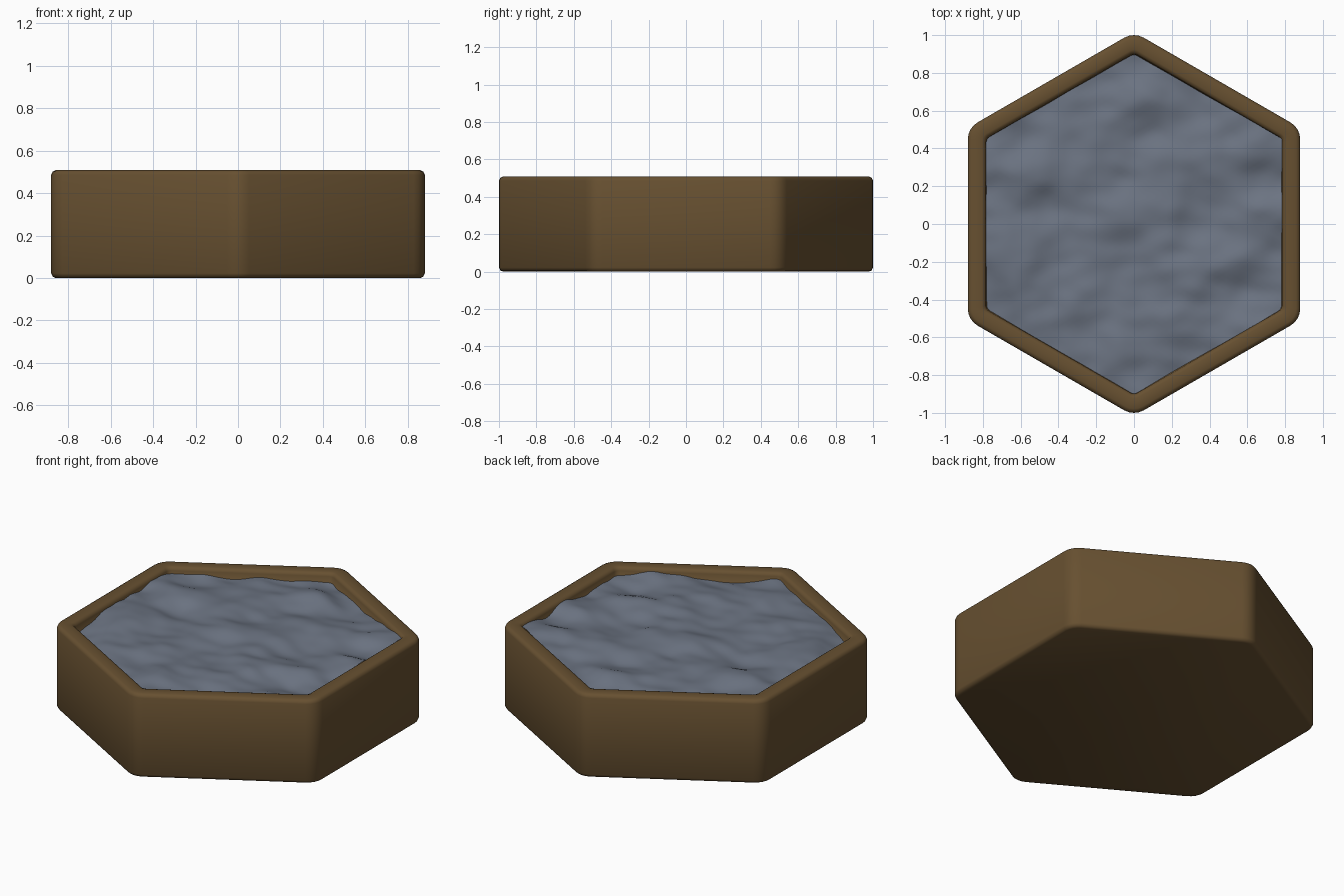
import bpy, bmesh, math
from mathutils import Vector, noise

if "Cube" in bpy.data.objects:
    bpy.data.objects.remove(bpy.data.objects["Cube"])


def material(name, rgb):
    m = bpy.data.materials.new(name)
    m.diffuse_color = (*rgb, 1)
    m.use_nodes = True
    m.node_tree.nodes["Principled BSDF"].inputs["Base Color"].default_value = m.diffuse_color
    return m


def finish(bm, name, mat):
    bmesh.ops.recalc_face_normals(bm, faces=bm.faces)
    for f in bm.faces:
        f.smooth = True
    me = bpy.data.meshes.new(name)
    bm.to_mesh(me)
    bm.free()
    ob = bpy.data.objects.new(name, me)
    bpy.context.collection.objects.link(ob)
    me.materials.append(mat)
    return ob


def rounded_hex(apothem, radius, z, steps=4):
    """Points of a hexagon with corners on +-y and rounded corners."""
    pts = []
    d = (apothem - radius) / math.cos(math.pi / 6)
    for k in range(6):
        a = math.pi / 2 + k * math.pi / 3
        for i in range(steps + 1):
            b = a + math.radians(-30 + 60 * i / steps)
            pts.append((d * math.cos(a) + radius * math.cos(b),
                        d * math.sin(a) + radius * math.sin(b), z))
    return pts


# Earth tray: lofted from outer bottom, up the side, over the rim and into the recess
H = 0.508
profile = [  # apothem, corner radius, height
    (0.858, 0.082, 0.0), (0.873, 0.097, 0.007), (0.88, 0.104, 0.022),
    (0.88, 0.104, H - 0.022), (0.873, 0.097, H - 0.007), (0.858, 0.082, H),
    (0.805, 0.045, H), (0.791, 0.04, H - 0.006), (0.784, 0.038, H - 0.02),
    (0.775, 0.036, 0.40),
]
bm = bmesh.new()
loops = [[bm.verts.new(p) for p in rounded_hex(a, r, z)] for a, r, z in profile]
for lo, hi in zip(loops, loops[1:]):
    n = len(lo)
    for i in range(n):
        j = (i + 1) % n
        bm.faces.new((lo[i], lo[j], hi[j], hi[i]))
bm.faces.new(loops[0][::-1])
bm.faces.new(loops[-1])
finish(bm, "earth_tray", material("earth", (0.135, 0.08, 0.03)))

# Water: triangulated hexagon rippled by noise
bm = bmesh.new()
R = 0.783 / math.cos(math.pi / 6)
centre = bm.verts.new((0, 0, 0))
ring = [bm.verts.new((R * math.cos(math.pi / 2 + k * math.pi / 3),
                      R * math.sin(math.pi / 2 + k * math.pi / 3), 0)) for k in range(6)]
for k in range(6):
    bm.faces.new((centre, ring[k], ring[(k + 1) % 6]))
bmesh.ops.subdivide_edges(bm, edges=bm.edges[:], cuts=31, use_grid_fill=True)
for v in bm.verts:
    p = Vector((v.co.x * 3.6 + 4.3, v.co.y * 5.0 + 1.7, 0.5))
    h = noise.noise(p) + 0.25 * noise.noise(p * 2.1)
    v.co.z = 0.472 + max(-0.04, min(0.03, 0.045 * h))
finish(bm, "water_surface", material("water", (0.15, 0.175, 0.225)))
